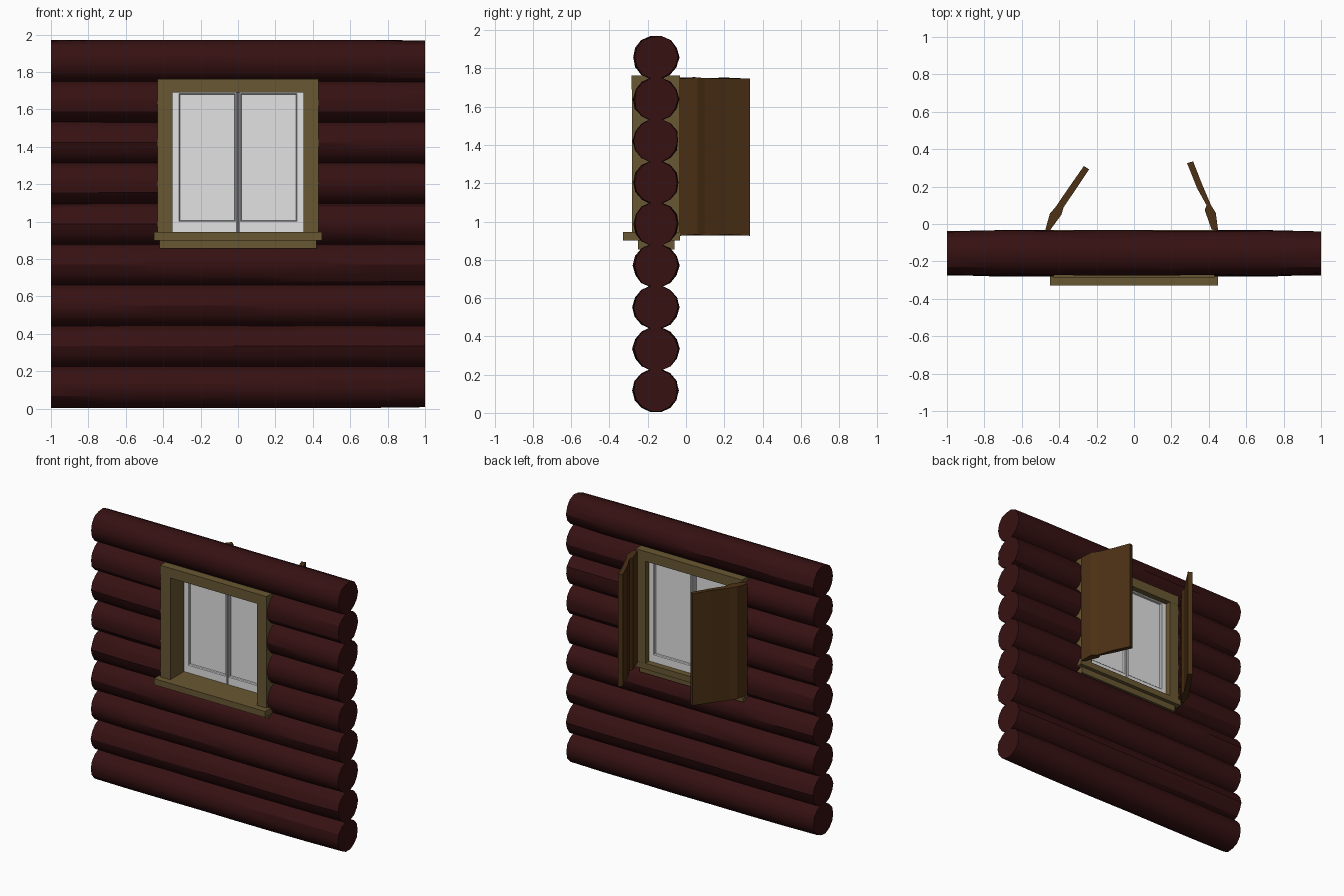
import bpy, bmesh, math, random

random.seed(4)
cube = bpy.data.objects.get("Cube")
if cube:
    bpy.data.objects.remove(cube, do_unlink=True)


def material(name, color):
    m = bpy.data.materials.new(name)
    m.use_nodes = True
    m.diffuse_color = (*color, 1)
    m.node_tree.nodes["Principled BSDF"].inputs["Base Color"].default_value = (*color, 1)
    return m


LOG = material("dark red wood", (0.037, 0.0055, 0.006))
TRIM = material("olive wood", (0.14, 0.095, 0.032))
SHUTTER = material("brown wood", (0.072, 0.03, 0.0073))
WHITE = material("white paint", (0.76, 0.76, 0.76))


def finish(name, bm, mat, smooth=False):
    bmesh.ops.recalc_face_normals(bm, faces=bm.faces)
    mesh = bpy.data.meshes.new(name)
    bm.to_mesh(mesh)
    bm.free()
    mesh.materials.append(mat)
    ob = bpy.data.objects.new(name, mesh)
    bpy.context.collection.objects.link(ob)
    if smooth:
        bpy.ops.object.select_all(action="DESELECT")
        ob.select_set(True)
        bpy.context.view_layer.objects.active = ob
        bpy.ops.object.shade_smooth_by_angle(angle=math.radians(30))
    return ob


def box(name, x, y, z, mat, bevel=0):
    bm = bmesh.new()
    bmesh.ops.create_cube(bm, size=1)
    for v in bm.verts:
        for i, (a, b) in enumerate((x, y, z)):
            v.co[i] = a if v.co[i] < 0 else b
    ob = finish(name, bm, mat)
    if bevel:
        mod = ob.modifiers.new("Bevel", "BEVEL")
        mod.width, mod.segments = bevel, 1
    return ob


def log(name, x0, x1, z):
    """Round log with gently uneven sides, slightly narrower at its outer ends."""
    bm = bmesh.new()
    sides = 14
    count = max(3, round((x1 - x0) / 0.28) + 1)
    wobble = [random.uniform(-0.003, 0.003) for _ in range(sides)]
    rings = []
    for i in range(count):
        x = x0 + (x1 - x0) * i / (count - 1)
        radius = 0.114 if abs(x) > 0.99 else 0.12
        ring = []
        for s in range(sides):
            a = math.tau * s / sides
            r = radius + wobble[s] + random.uniform(-0.003, 0.003)
            up = min(r, 0.116) * math.sin(a)
            ring.append(bm.verts.new((x, -0.157 + r * math.cos(a), z + up)))
        rings.append(ring)
    for a, b in zip(rings, rings[1:]):
        for s in range(sides):
            t = (s + 1) % sides
            bm.faces.new((a[s], a[t], b[t], b[s]))
    bm.faces.new(rings[0])
    bm.faces.new(rings[-1])
    finish(name, bm, LOG, True)


# Log wall: logs beside the window are split around the opening
for i in range(9):
    z = 0.117 + 0.2175 * i
    if 4 <= i <= 7:
        log(f"right_log_{i}", -1, -0.4, z)
        log(f"left_log_{i}", 0.4, 1, z)
    else:
        log(f"log_{i}", -1, 1, z)

# Deep window casing
for side, s in (("right", -1), ("left", 1)):
    box(f"{side}_jamb", sorted((s * 0.35, s * 0.43)), (-0.283, -0.033), (0.93, 1.76), TRIM)
box("head_casing", (-0.43, 0.43), (-0.285, -0.032), (1.69, 1.762), TRIM)
box("sill", (-0.45, 0.45), (-0.33, -0.032), (0.9, 0.945), TRIM)
box("sill_apron", (-0.42, 0.42), (-0.25, -0.06), (0.855, 0.91), TRIM)

# Pair of white sashes with recessed panes
Y = (-0.125, -0.075)
for side, s in (("right", -1), ("left", 1)):
    def span(a, b):
        return sorted((s * a, s * b))
    box(f"{side}_outer_stile", span(0.31, 0.36), Y, (0.93, 1.71), WHITE, 0.005)
    box(f"{side}_inner_stile", span(0.003, 0.018), Y, (0.93, 1.71), WHITE, 0.004)
    box(f"{side}_bottom_rail", span(0.003, 0.35), Y, (0.93, 1.005), WHITE, 0.005)
    box(f"{side}_top_rail", span(0.003, 0.35), Y, (1.68, 1.71), WHITE, 0.005)
    box(f"{side}_pane", span(0.01, 0.33), (-0.105, -0.095), (0.97, 1.7), WHITE)
box("centre_strip", (-0.006, 0.006), (-0.11, -0.09), (0.945, 1.69), WHITE)

# Swung-open plank shutters, extruded from their plan outlines
outlines = {
    "left_shutter": [(0.45, -0.035), (0.437, 0.06), (0.412, 0.1), (0.365, 0.21), (0.316, 0.335),
                     (0.284, 0.325), (0.338, 0.19), (0.388, 0.1), (0.378, 0.075), (0.415, -0.03)],
    "right_shutter": [(-0.475, -0.035), (-0.45, 0.055), (-0.42, 0.09), (-0.345, 0.2), (-0.268, 0.31),
                      (-0.24, 0.292), (-0.315, 0.18), (-0.376, 0.09), (-0.388, 0.05), (-0.45, -0.035)],
}
for name, outline in outlines.items():
    bm = bmesh.new()
    base = bm.faces.new([bm.verts.new((x, y, 0.93)) for x, y in outline])
    ext = bmesh.ops.extrude_face_region(bm, geom=[base])["geom"]
    for v in ext:
        if isinstance(v, bmesh.types.BMVert):
            v.co.z = 1.75
    for v in bm.verts:
        v.co.z += random.uniform(-0.006, 0.004)
    finish(name, bm, SHUTTER)
